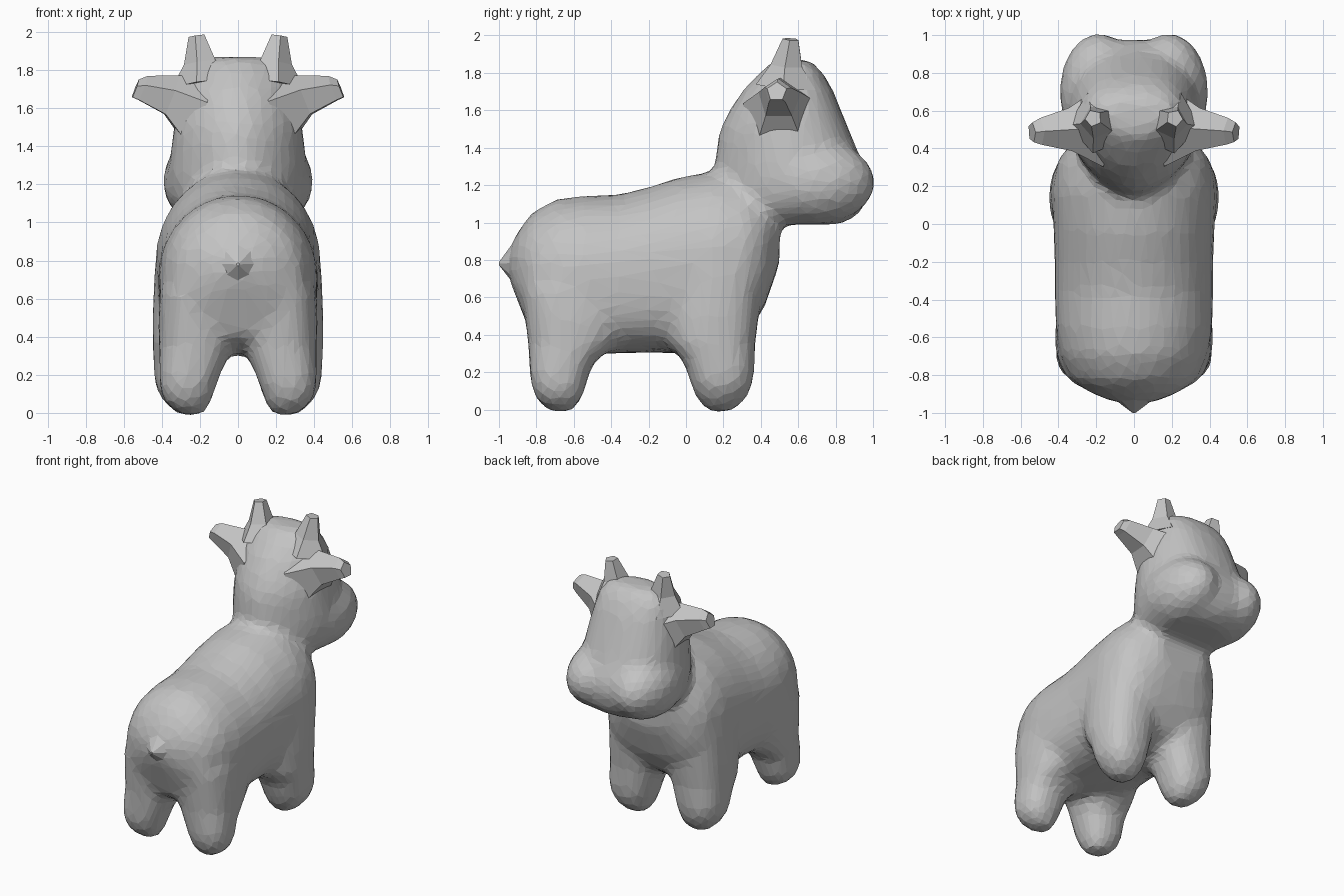
import bpy, bmesh
from math import cos, sin, pi, copysign
from mathutils import Vector, Matrix

cube = bpy.data.objects.get("Cube")
if cube:
    bpy.data.objects.remove(cube)

mat = bpy.data.materials.new("plain_grey")
mat.use_nodes = True
grey = (0.55, 0.55, 0.55, 1)
mat.diffuse_color = grey
mat.node_tree.nodes["Principled BSDF"].inputs["Base Color"].default_value = grey


def loft(bm, rings, sides=32):
    """Skin a list of closed rings of points and cap both ends."""
    loops = [[bm.verts.new(p) for p in ring] for ring in rings]
    for a, b in zip(loops, loops[1:]):
        for i in range(sides):
            j = (i + 1) % sides
            bm.faces.new((a[i], a[j], b[j], b[i]))
    bm.faces.new(loops[0][::-1])
    bm.faces.new(loops[-1])


def oval(rx, ry, power, low_power, sides=32):
    """Superellipse outline with its own squareness for each half."""
    pts = []
    for i in range(sides):
        c, s = cos(2 * pi * i / sides), sin(2 * pi * i / sides)
        e = 2 / (low_power if s < 0 else power)
        pts.append((rx * copysign(abs(c) ** e, c), ry * copysign(abs(s) ** e, s)))
    return pts


def finish(name, bm):
    bmesh.ops.recalc_face_normals(bm, faces=bm.faces)
    mesh = bpy.data.meshes.new(name)
    bm.to_mesh(mesh)
    bm.free()
    mesh.materials.append(mat)
    obj = bpy.data.objects.new(name, mesh)
    bpy.context.collection.objects.link(obj)
    return obj


def stub(name, points, sides=5, twist=0.3):
    """Faceted tapering spike through (centre, radius) pairs."""
    bm = bmesh.new()
    axis = (Vector(points[-1][0]) - Vector(points[0][0])).normalized()
    turn = axis.to_track_quat('Z', 'Y')
    loft(bm, [[Vector(c) + turn @ Vector((r * cos(2 * pi * i / sides + twist),
                                         r * sin(2 * pi * i / sides + twist), 0))
               for i in range(sides)] for c, r in points], sides)
    return finish(name, bm)


bm = bmesh.new()

# Torso: y, underside, back line, half width
torso = [(-.95, .71, .85, .09), (-.90, .58, .95, .22), (-.83, .40, 1.05, .33),
         (-.70, .33, 1.125, .39), (-.55, .30, 1.145, .415), (-.36, .30, 1.15, .42),
         (-.20, .305, 1.19, .42), (-.05, .30, 1.24, .425), (.18, .32, 1.28, .435),
         (.33, .40, 1.25, .41), (.42, .55, 1.2, .34), (.50, .78, 1.1, .20)]
loft(bm, [[(x, y, (lo + hi) / 2 + z) for x, z in oval(w, (hi - lo) / 2, 2, 3)]
          for y, lo, hi, w in torso])

# Head and neck: z, back, face, half width
head = [(.99, .35, .83, .23), (1.04, .25, .92, .30), (1.10, .17, .96, .345),
        (1.20, .15, .98, .365), (1.28, .15, .97, .365), (1.40, .16, .91, .35),
        (1.50, .18, .87, .34), (1.60, .23, .83, .32), (1.70, .295, .79, .295),
        (1.79, .38, .74, .27), (1.87, .47, .67, .19)]
loft(bm, [[(x, (a + b) / 2 + y, z) for x, y in oval(w, (b - a) / 2, 2.4, 1.7)]
          for z, a, b, w in head])

# Legs: z, centre x, centre y, radius x, radius y
rear = [(-.015, .24, -.67, .06, .06), (.05, .265, -.68, .12, .12),
        (.13, .265, -.68, .15, .15), (.22, .25, -.675, .165, .165),
        (.28, .235, -.65, .18, .19), (.34, .22, -.61, .195, .235),
        (.48, .21, -.59, .21, .27), (.65, .205, -.60, .205, .28)]
front = [(-.015, .25, .18, .06, .06), (.05, .265, .19, .12, .13),
         (.13, .275, .19, .16, .165), (.22, .27, .185, .175, .185),
         (.28, .26, .17, .185, .20), (.34, .25, .14, .20, .23),
         (.50, .235, .14, .215, .25), (.75, .225, .16, .215, .25),
         (.95, .20, .18, .19, .20)]
for side in (1, -1):
    for leg in (rear, front):
        loft(bm, [[(side * (cx + x), cy + y, z) for x, y in oval(rx, ry, 2.4, 2.4)]
                  for z, cx, cy, rx, ry in leg])
    # Broad cheek on each side of the muzzle
    bmesh.ops.create_uvsphere(
        bm, u_segments=24, v_segments=16, radius=1,
        matrix=Matrix.Translation((side * .185, .695, 1.215)) @ Matrix.Diagonal((.212, .32, .225, 1)))

# Fuse into one soft skin, then reduce to facets
body = finish("body", bm)
remesh = body.modifiers.new("fuse", 'REMESH')
remesh.mode = 'VOXEL'
remesh.voxel_size = .025
smooth = body.modifiers.new("soften", 'SMOOTH')
smooth.factor = .5
smooth.iterations = 22
facets = body.modifiers.new("facets", 'DECIMATE')
facets.ratio = .1
bpy.context.view_layer.objects.active = body
for name in ("fuse", "soften", "facets"):
    bpy.ops.object.modifier_apply(modifier=name)
for poly in body.data.polygons:
    poly.use_smooth = False

# Ears, horns and tail
for side, label in ((1, "left"), (-1, "right")):
    stub(label + "_ear", [((side * .20, .51, 1.57), .22), ((side * .35, .50, 1.66), .12),
                          ((side * .50, .49, 1.70), .075), ((side * .54, .485, 1.70), .055)])
    stub(label + "_horn", [((side * .18, .54, 1.73), .17), ((side * .195, .54, 1.84), .09),
                           ((side * .215, .56, 1.98), .045)])
stub("tail", [((0, -.80, .78), .26), ((0, -.90, .785), .14), ((0, -1, .78), .008)], 8, 0)
